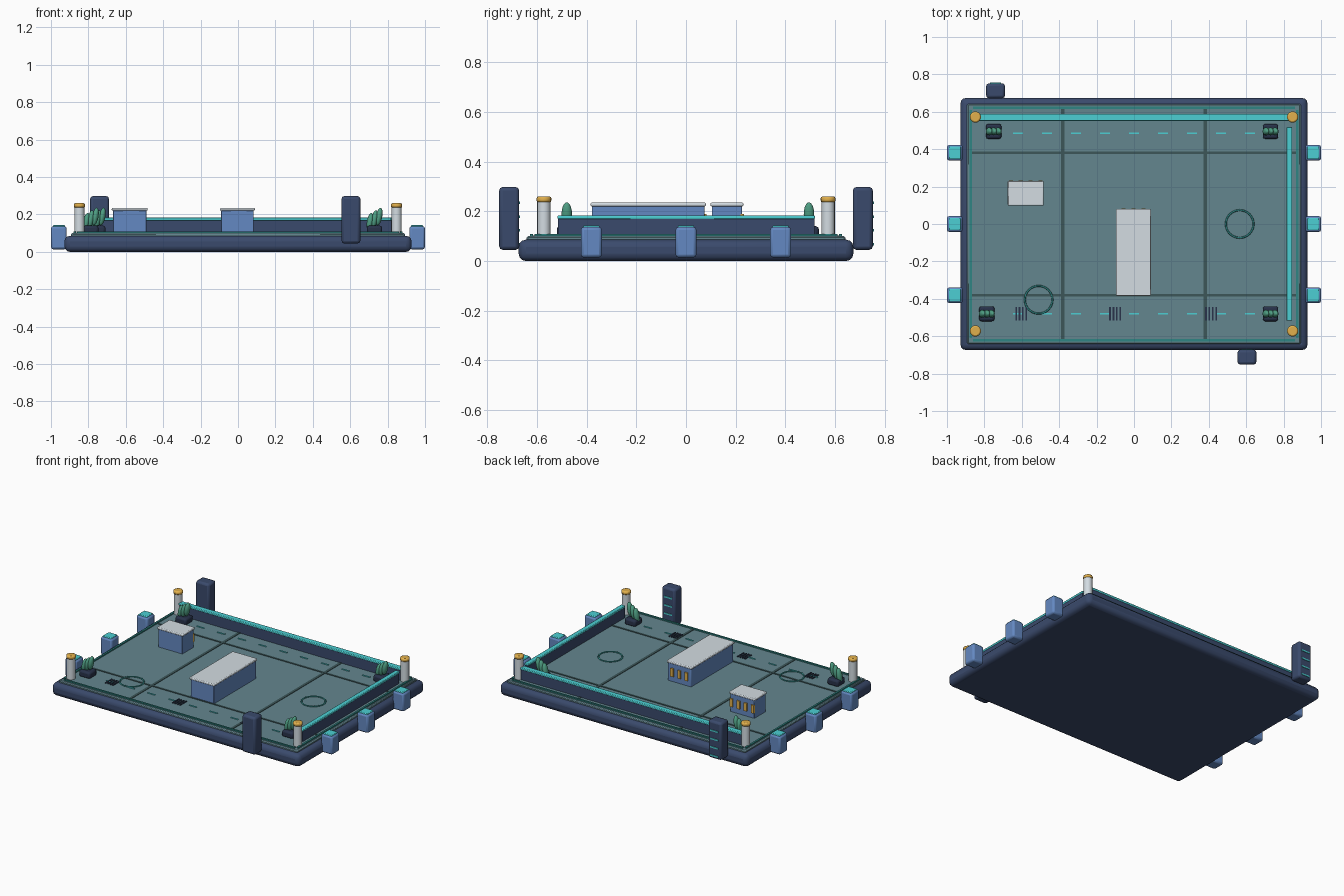
import bpy
import math

if "Cube" in bpy.data.objects:
    bpy.data.objects.remove(bpy.data.objects["Cube"])


def mat(name, hexcode):
    m = bpy.data.materials.new(name)
    rgb = [int(hexcode[i:i + 2], 16) / 255 for i in (0, 2, 4)]
    m.diffuse_color = [((c + 0.055) / 1.055) ** 2.4 for c in rgb] + [1]
    m.use_nodes = True
    m.node_tree.nodes["Principled BSDF"].inputs["Base Color"].default_value = m.diffuse_color
    return m


NAVY = mat("navy", "3A4A6C")
DARK = mat("dark", "28324A")
DECK = mat("deck", "64868F")
LINE = mat("seam", "3C5659")
TEAL = mat("teal", "2F8583")
CYAN = mat("cyan", "4CCFD3")
BLUE = mat("blue", "6489C2")
PALE = mat("pale", "D3DCE2")
GOLD = mat("gold", "E2B04C")
GREEN = mat("green", "4F9F84")


def finish(o, name, m):
    o.name = name
    o.data.materials.append(m)
    return o


def box(name, m, x, y, z, bevel=0, seg=2):
    """Box from (min, max) pairs on each axis, optionally with rounded edges."""
    bpy.ops.mesh.primitive_cube_add(size=1, location=[sum(p) / 2 for p in (x, y, z)])
    o = finish(bpy.context.object, name, m)
    o.scale = [p[1] - p[0] for p in (x, y, z)]
    bpy.ops.object.transform_apply(location=False, rotation=False, scale=True)
    if bevel:
        b = o.modifiers.new("round", 'BEVEL')
        b.width, b.segments = bevel, seg
        bpy.ops.object.shade_smooth_by_angle(angle=math.radians(35))
    return o


def span(c, w):
    return (c - w / 2, c + w / 2)


def cyl(name, m, x, y, z, r, bevel=0):
    bpy.ops.mesh.primitive_cylinder_add(vertices=16, radius=r, depth=z[1] - z[0],
                                        location=(x, y, sum(z) / 2))
    o = finish(bpy.context.object, name, m)
    if bevel:
        b = o.modifiers.new("round", 'BEVEL')
        b.width, b.segments = bevel, 2
    bpy.ops.object.shade_smooth_by_angle(angle=math.radians(40))


# Base slab and deck plate
box("base_slab", NAVY, (-.928, .928), (-.674, .674), (0, .086), .03, 3)
box("deck_plate", DECK, (-.892, .892), (-.642, .642), (.08, .1), .006, 1)

# Edge trim
for s in (-1, 1):
    box("long_edge_trim", TEAL, (-.86, .86), span(s * .622, .012), (.098, .108))
    box("short_edge_trim", TEAL, span(s * .873, .012), (-.61, .61), (.098, .108))

# Deck seams
for s in (-1, 1):
    box("cross_seam", LINE, span(s * .38, .018), (-.615, .615), (.098, .103))
    box("long_seam", LINE, (-.865, .865), span(s * .38, .014), (.098, .1035))

# Lane dashes
for y in (-.48, .485):
    for i in range(9):
        box("lane_dash", CYAN, span(-.62 + i * .155, .055), span(y, .008), (.098, .104))

# Floor vents
for x in (-.63, -.128, .385):
    for i in range(4):
        box("vent_slat", DARK, span(x + i * .018, .009), span(-.48, .07), (.098, .105))

# Floor rings
for x, y in ((-.51, -.405), (.565, 0)):
    bpy.ops.mesh.primitive_torus_add(location=(x, y, .101), major_radius=.074, minor_radius=.005,
                                     major_segments=32, minor_segments=8)
    finish(bpy.context.object, "floor_ring", TEAL)
    bpy.ops.object.shade_smooth()

# Back and right walls with glowing caps
box("back_wall", NAVY, (-.835, .835), span(.57, .03), (.095, .17))
box("back_wall_cap", CYAN, (-.835, .835), span(.57, .036), (.168, .183), .004)
box("right_wall", NAVY, span(.831, .026), (-.515, .517), (.095, .17))
box("right_wall_cap", CYAN, span(.831, .03), (-.517, .519), (.168, .183), .004)

# Corner posts with lamps
for sx in (-1, 1):
    for sy in (-1, 1):
        cyl("corner_post", PALE, sx * .848, sy * .572, (.095, .24), .027)
        cyl("post_lamp", GOLD, sx * .848, sy * .572, (.236, .26), .03, .008)

# Side connectors
for s in (-1, 1):
    for y in (-.381, 0, .381):
        box("side_connector", BLUE, span(s * .958, .084), span(y, .084), (.014, .137), .012)
        box("connector_cap", CYAN, span(s * .958, .064), span(y, .066), (.13, .143), .004)

# Planters with three leaves
for x, y in ((-.75, .495), (.73, .495), (-.787, -.48), (.73, -.48)):
    box("planter", DARK, span(x, .082), span(y, .08), (.095, .14), .012)
    for i in (-1, 0, 1):
        bpy.ops.mesh.primitive_uv_sphere_add(segments=16, ring_count=10, radius=1,
                                             location=(x + i * .024, y, .175 + i * .014),
                                             rotation=(0, .18, 0))
        leaf = finish(bpy.context.object, "planter_leaf", GREEN)
        leaf.scale = (.017, .021, .048)
        bpy.ops.object.shade_smooth()

# Buildings with roofs and rear windows
for x0, x1, y0, y1, n in ((-.675, -.483, .098, .231, 4), (-.096, .09, -.384, .08, 3)):
    box("building_body", BLUE, (x0 + .006, x1 - .006), (y0 + .006, y1 - .006), (.095, .222), .004)
    box("building_roof", PALE, (x0, x1), (y0, y1), (.22, .235), .005)
    for i in range(n):
        x = (x0 + x1) / 2 + (i - (n - 1) / 2) * .053
        box("building_window", GOLD, span(x, .022), (y1 - .012, y1 + .002), (.135, .19))

# Pylons with light strips
for x, y in ((.604, -.712), (-.74, .712)):
    box("pylon", NAVY, span(x, .1), span(y, .08), (.045, .298), .014)
    for i in range(4):
        box("pylon_light", CYAN, span(x, .06), (y + .036, y + .044), span(.067 + i * .056, .01))
